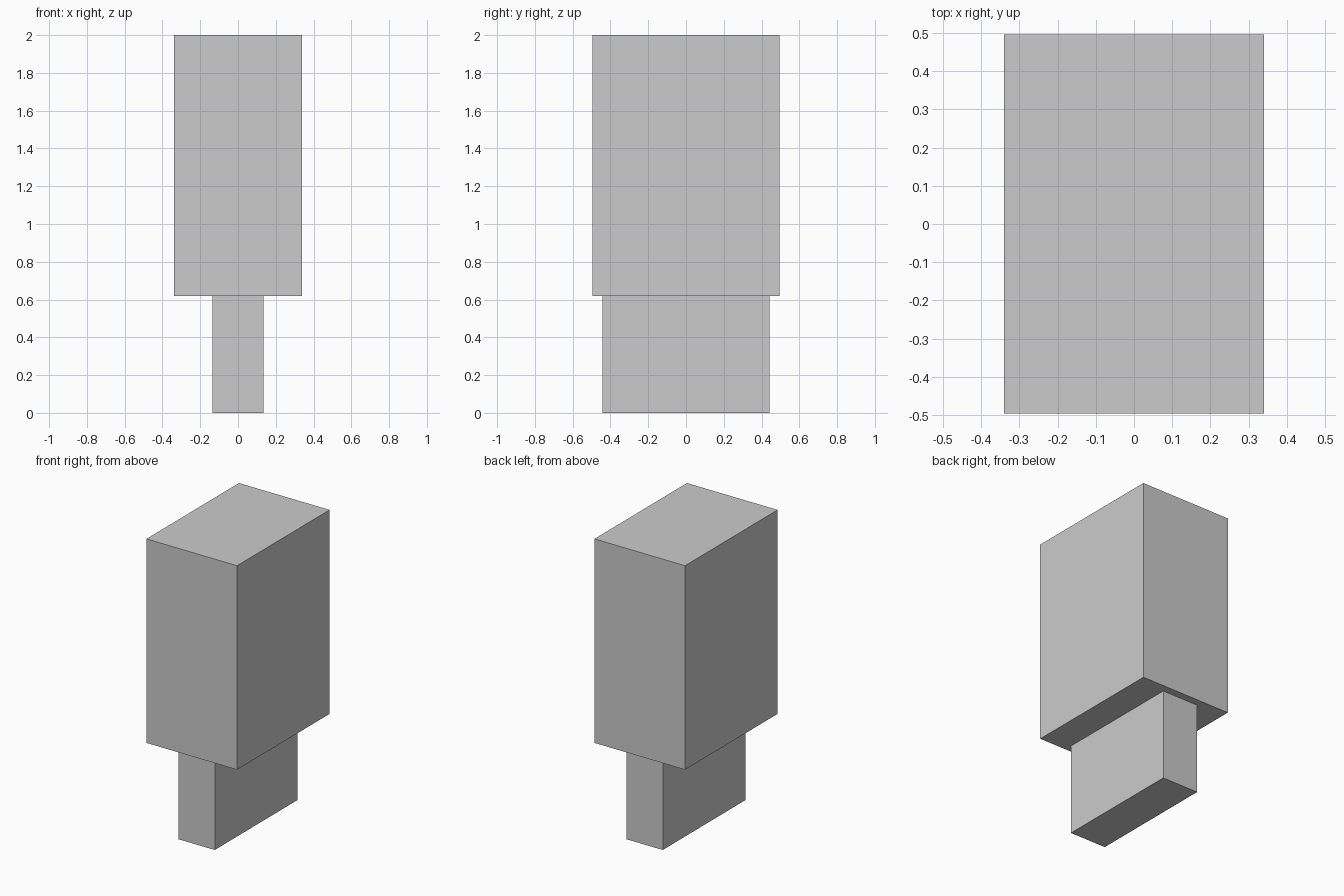
import bpy

if "Cube" in bpy.data.objects:
    bpy.data.objects.remove(bpy.data.objects["Cube"])


def block(name, width, depth, z0, z1):
    """Box centred on x and y, spanning z0 to z1."""
    bpy.ops.mesh.primitive_cube_add(size=1, location=(0, 0, (z0 + z1) / 2))
    obj = bpy.context.object
    obj.name = name
    obj.scale = (width, depth, z1 - z0)
    bpy.ops.object.transform_apply(location=False, rotation=False, scale=True)
    return obj


# Narrow lower block
block("lower_stem", 0.272, 0.886, 0.0, 0.618)

# Large upper block
block("upper_body", 0.679, 0.99, 0.618, 2.0)
